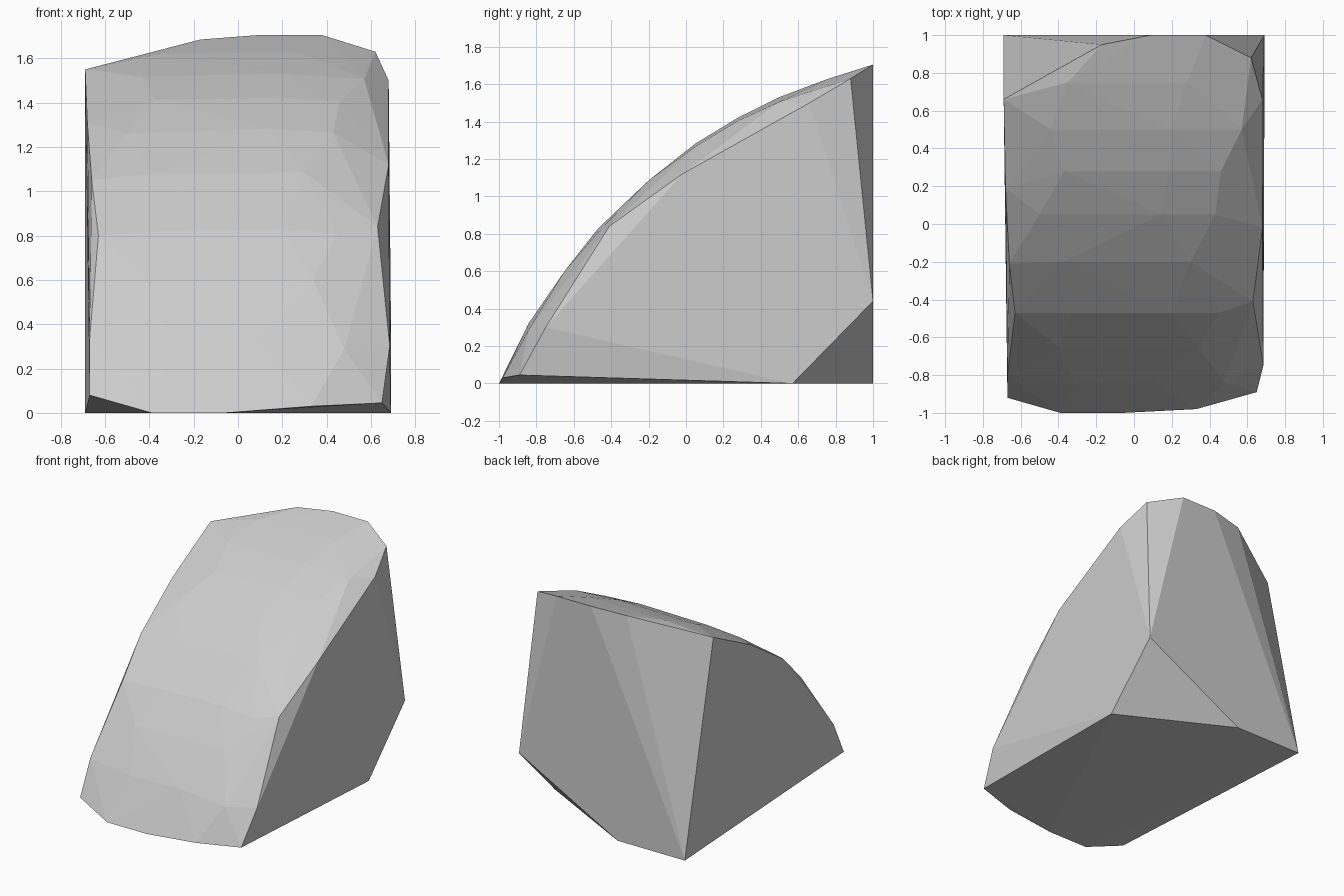
import bpy
import bmesh
from math import sqrt
from mathutils import Vector

default_cube = bpy.data.objects.get("Cube")
if default_cube:
    bpy.data.objects.remove(default_cube, do_unlink=True)


def make_material(name, colour):
    material = bpy.data.materials.new(name)
    material.use_nodes = True
    material.diffuse_color = colour
    material.node_tree.nodes["Principled BSDF"].inputs["Base Color"].default_value = colour
    return material


def crown_point(x, y):
    """Point on the curved front, which falls away slightly towards the sides."""
    radius = 2.905 - 0.02 * (x / 0.5) ** 2
    return Vector((x, y, sqrt(radius ** 2 - (y - 1.68) ** 2) - 1.12))


# Chipped edge of the +x side, from the front foot up to the back
left_edge = [
    (0.65, -0.89, 0.045), (0.685, -0.75, 0.3), (0.63, -0.41, 0.84),
    (0.68, -0.02, 1.12), (0.68, 0.66, 1.5), (0.62, 0.88, 1.63),
    (0.69, 1, 0.44), (0.69, 0.57, 0),
]

# Chipped edge of the -x side
right_edge = [
    (-0.67, -0.92, 0.08), (-0.67, -0.8, 0.33), (-0.63, -0.47, 0.8),
    (-0.66, -0.21, 1.05), (-0.68, 0.19, 1.31), (-0.69, 0.66, 1.55),
    (-0.69, 1, 0),
]

# Front foot, bottom of the back and top of the back
foot_edge = [(-0.39, -1, 0), (-0.06, -1, 0), (0.33, -0.98, 0.03)]
back_edge = [(-0.13, 1, 0), (0.38, 1, 1.705), (0.09, 1, 1.705), (-0.17, 0.95, 1.685)]

# Facet corners across the curved front, one row per height
crown_rows = {
    -0.84: (-0.31, 0.1, 0.48),
    -0.65: (-0.4, 0.34),
    -0.47: (-0.33, 0.2, 0.45),
    -0.2: (-0.38, 0.3),
    0.05: (-0.5, 0.15, 0.43),
    0.28: (-0.37, 0.18, 0.46),
    0.5: (-0.44, 0.2, 0.57),
    0.75: (-0.35, 0.28),
}
crown = [crown_point(x, y) for y, row in crown_rows.items() for x in row]

# Wrap all corners in one faceted block
bm = bmesh.new()
for corner in left_edge + right_edge + foot_edge + back_edge + crown:
    bm.verts.new(corner)
hull = bmesh.ops.convex_hull(bm, input=bm.verts[:])
loose = [v for v in bm.verts if not v.link_faces]
bmesh.ops.delete(bm, geom=loose, context="VERTS")
bmesh.ops.recalc_face_normals(bm, faces=bm.faces[:])

mesh = bpy.data.meshes.new("stone_wedge")
bm.to_mesh(mesh)
bm.free()
mesh.materials.append(make_material("light grey stone", (0.6, 0.6, 0.6, 1)))

stone_wedge = bpy.data.objects.new("stone_wedge", mesh)
bpy.context.collection.objects.link(stone_wedge)
